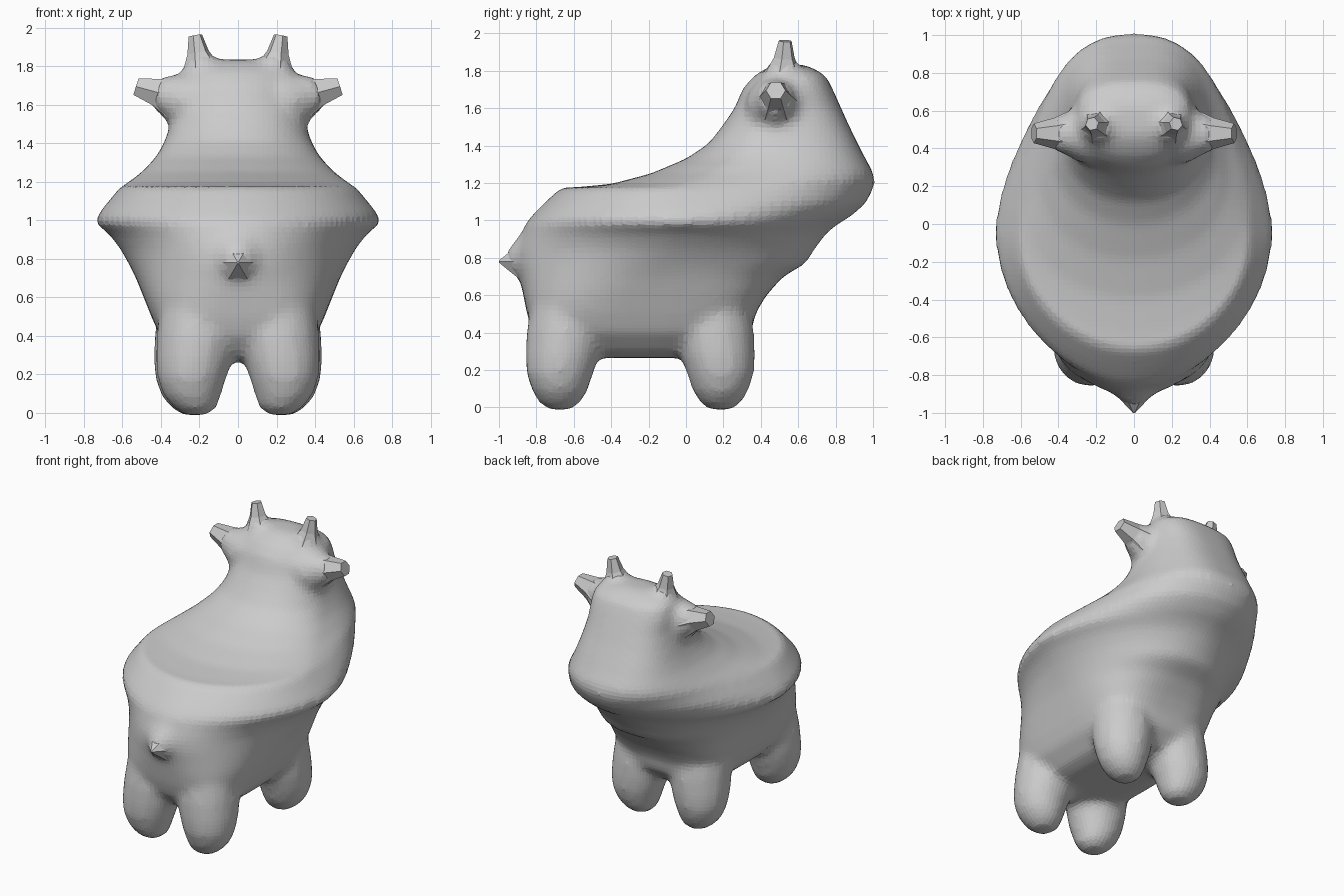
import bpy, bmesh, math
from mathutils import Vector


def loft(bm, rings):
    """Skin a list of closed rings and cap both ends."""
    rows = [[bm.verts.new(p) for p in r] for r in rings]
    n = len(rows[0])
    for a, b in zip(rows, rows[1:]):
        for i in range(n):
            j = (i + 1) % n
            bm.faces.new((a[i], a[j], b[j], b[i]))
    bm.faces.new(rows[0][::-1])
    bm.faces.new(rows[-1])


def make(name, bm):
    bmesh.ops.recalc_face_normals(bm, faces=bm.faces)
    me = bpy.data.meshes.new(name)
    bm.to_mesh(me)
    bm.free()
    ob = bpy.data.objects.new(name, me)
    bpy.context.collection.objects.link(ob)
    return ob


def section(z, y0, y1, ym, w, nf, nr, n=56):
    """Egg-shaped horizontal slice with separate front and rear roundness."""
    pts = []
    for i in range(n):
        t = 2 * math.pi * i / n
        c, s = math.cos(t), math.sin(t)
        e = 2 / (nf if s > 0 else nr)
        x = math.copysign(abs(c) ** e, c) * w
        d = (y1 - ym) if s > 0 else (ym - y0)
        pts.append((x, ym + math.copysign(abs(s) ** e, s) * d, z))
    return pts


def tube(bm, path, sides):
    """Tapering stub along a path of (point, radius)."""
    q = (Vector(path[-1][0]) - Vector(path[0][0])).to_track_quat('Z', 'Y')
    loft(bm, [[Vector(p) + q @ Vector((r * math.cos(math.tau * k / sides),
                                       r * math.sin(math.tau * k / sides), 0))
               for k in range(sides)] for p, r in path])


def spike(name, path, sides=6):
    bm = bmesh.new()
    tube(bm, path, sides)
    return make(name, bm)


# slices: z, rear y, front y, widest y, half width, front power, rear power
torso = [
    (0.265, -0.62, 0.14, -0.25, 0.22, 2.6, 2.6),
    (0.30, -0.74, 0.26, -0.25, 0.31, 3, 3),
    (0.40, -0.82, 0.35, -0.25, 0.405, 3.6, 3.6),
    (0.50, -0.85, 0.37, -0.24, 0.45, 3.5, 3.4),
    (0.60, -0.87, 0.43, -0.22, 0.49, 3.1, 2.8),
    (0.70, -0.89, 0.52, -0.18, 0.53, 2.5, 2.3),
    (0.77, -0.91, 0.64, -0.15, 0.565, 2.1, 2.0),
    (0.85, -0.91, 0.69, -0.10, 0.61, 1.95, 1.85),
    (0.93, -0.88, 0.75, -0.06, 0.67, 1.85, 1.85),
    (0.98, -0.86, 0.81, -0.05, 0.735, 1.8, 1.85),
    (1.02, -0.83, 0.88, -0.05, 0.735, 1.8, 1.9),
    (1.09, -0.76, 0.96, -0.05, 0.68, 2.0, 1.95),
    (1.175, -0.67, 1.005, -0.08, 0.61, 2.2, 1.95),
]
seat_and_head = [
    (1.178, -0.58, 1.005, -0.04, 0.60, 2.2, 1.95),
    (1.195, -0.40, 1.01, 0.05, 0.575, 2.3, 2.0),
    (1.25, -0.19, 1.005, 0.22, 0.50, 2.5, 2.1),
    (1.33, 0.00, 0.96, 0.37, 0.425, 2.7, 2.1),
    (1.41, 0.12, 0.92, 0.45, 0.38, 2.8, 2.1),
    (1.50, 0.19, 0.875, 0.48, 0.35, 2.8, 2.1),
    (1.60, 0.26, 0.83, 0.50, 0.325, 2.8, 2.1),
    (1.70, 0.30, 0.785, 0.52, 0.32, 2.8, 2.0),
    (1.77, 0.36, 0.75, 0.53, 0.30, 2.8, 2.0),
    (1.81, 0.42, 0.69, 0.54, 0.25, 2.6, 2.0),
    (1.835, 0.48, 0.62, 0.55, 0.14, 2.2, 2.0),
]
bm = bmesh.new()
loft(bm, [section(*r) for r in torso + seat_and_head])

# four stubby legs: z, radius, x centre, shift towards the belly
leg = [(-0.012, 0.06, 0.23, 0), (0.03, 0.115, 0.235, 0), (0.09, 0.15, 0.25, 0),
       (0.18, 0.18, 0.252, 0), (0.28, 0.20, 0.24, 0.015), (0.40, 0.21, 0.225, 0.03),
       (0.55, 0.205, 0.215, 0.05), (0.72, 0.19, 0.19, 0.10)]
for side in (-1, 1):
    for yc, dx in ((-0.675, -0.012), (0.185, 0)):
        inward = 1 if yc < 0 else -1
        loft(bm, [[(side * (xc + dx) + r * math.cos(math.tau * k / 16),
                    yc + inward * shift + r * math.sin(math.tau * k / 16), z)
                   for k in range(16)] for z, r, xc, shift in leg])
    # flared roots of ear and horn
    tube(bm, [((side * 0.12, 0.48, 1.59), 0.18), ((side * 0.28, 0.48, 1.62), 0.16),
              ((side * 0.36, 0.475, 1.645), 0.115), ((side * 0.43, 0.475, 1.667), 0.082)], 12)
    tube(bm, [((side * 0.16, 0.52, 1.68), 0.15), ((side * 0.19, 0.52, 1.79), 0.105),
              ((side * 0.205, 0.52, 1.86), 0.065)], 12)
# root of the tail
tube(bm, [((0, -0.78, 0.80), 0.20), ((0, -0.89, 0.79), 0.12), ((0, -0.955, 0.78), 0.05)], 16)
body = make("animal_stool_body", bm)

# fuse everything into one soft skin
rm = body.modifiers.new("fuse", 'REMESH')
rm.mode = 'VOXEL'
rm.voxel_size = 0.028
sm = body.modifiers.new("soften", 'SMOOTH')
sm.factor = 0.5
sm.iterations = 7

# sharp faceted tips of horns and ears, and the tail
for side, tag in ((-1, "left"), (1, "right")):
    spike("horn_" + tag, [((side * 0.19, 0.52, 1.79), 0.10), ((side * 0.207, 0.525, 1.87), 0.058),
                          ((side * 0.222, 0.53, 1.96), 0.036)])
    spike("ear_" + tag, [((side * 0.34, 0.48, 1.635), 0.12), ((side * 0.42, 0.48, 1.665), 0.083),
                         ((side * 0.53, 0.48, 1.695), 0.052)])
spike("tail", [((0, -0.90, 0.78), 0.10), ((0, -0.945, 0.78), 0.058), ((0, -1.0, 0.78), 0.006)])
